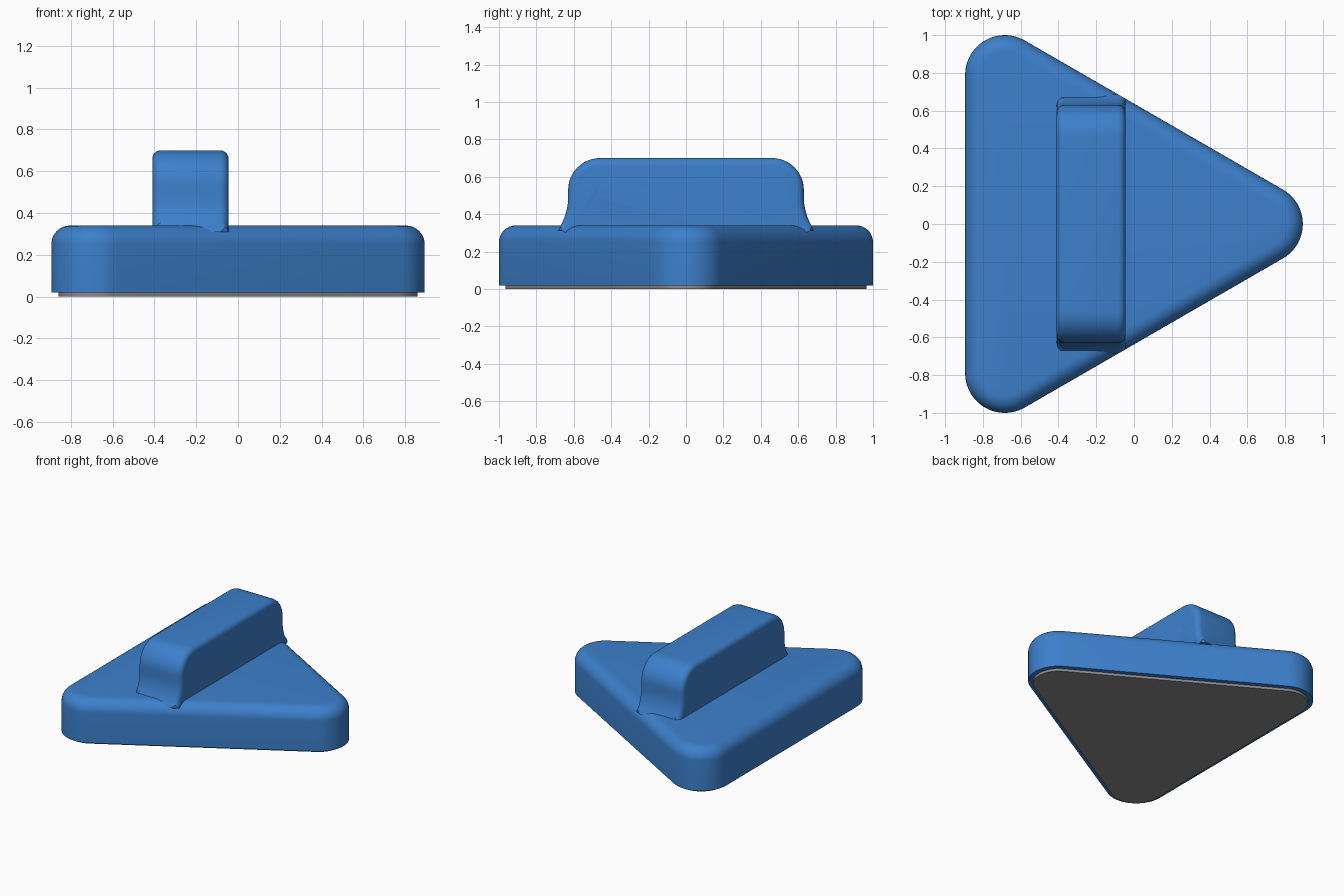
import bpy, bmesh, math
from mathutils import Vector

cube = bpy.data.objects.get("Cube")
if cube:
    bpy.data.objects.remove(cube)

CORNER_R = 0.21
CENTRES = [(0.684, 0.0), (-0.684, 0.79), (-0.684, -0.79)]


def material(name, colour):
    m = bpy.data.materials.new(name)
    m.use_nodes = True
    m.diffuse_color = (*colour, 1)
    m.node_tree.nodes["Principled BSDF"].inputs["Base Color"].default_value = (*colour, 1)
    return m


def arc(cx, cy, r, start, end, steps):
    angles = [math.radians(start + (end - start) * i / steps) for i in range(steps + 1)]
    return [(cx + r * math.cos(a), cy + r * math.sin(a)) for a in angles]


def triangle(r):
    """Rounded triangle outline, counter-clockwise."""
    pts = []
    for i, (x, y) in enumerate(CENTRES):
        pts += arc(x, y, r, 120 * i - 60, 120 * i + 60, 20)
    return pts


def finish(name, bm, mat):
    bmesh.ops.recalc_face_normals(bm, faces=bm.faces[:])
    mesh = bpy.data.meshes.new(name)
    bm.to_mesh(mesh)
    bm.free()
    obj = bpy.data.objects.new(name, mesh)
    bpy.context.collection.objects.link(obj)
    mesh.materials.append(mat)
    bpy.ops.object.select_all(action="DESELECT")
    obj.select_set(True)
    bpy.context.view_layer.objects.active = obj
    bpy.ops.object.shade_smooth_by_angle(angle=math.radians(35))
    return obj


def triangle_solid(name, rings, mat):
    """Stack of rounded triangles given as (corner radius, height)."""
    bm = bmesh.new()
    loops = [[bm.verts.new((x, y, z)) for x, y in triangle(r)] for r, z in rings]
    for low, high in zip(loops, loops[1:]):
        for i in range(len(low)):
            j = (i + 1) % len(low)
            bm.faces.new((low[i], low[j], high[j], high[i]))
    bm.faces.new(loops[0][::-1])
    bm.faces.new(loops[-1])
    return finish(name, bm, mat)


blue = material("blue plastic", (0.045, 0.215, 0.60))
grey = material("grey pad", (0.26, 0.26, 0.27))

# Body with rounded top rim, and the thin pad beneath it
FILLET = 0.09
rim = arc(CORNER_R - FILLET, 0.34 - FILLET, FILLET, 0, 90, 8)
triangle_solid("body", [(CORNER_R, 0.02)] + rim, blue)
triangle_solid("base_pad", [(CORNER_R - 0.035, 0.0), (CORNER_R - 0.035, 0.021)], grey)

# Handle: arch profile with flared feet, extruded across x
FOOT = 0.31
half = [(0.685, FOOT)]
half += [(0.63 + 0.05 * (1 - t) ** 2, 0.32 + 0.17 * t) for t in (0, 0.2, 0.4, 0.6, 0.8, 1)]
half += arc(0.46, 0.53, 0.17, 0, 90, 12)
inner = arc(0.415, 0.535, 0.015, 90, 0, 4)
inner += [(0.43 - 0.045 * (1 - t) ** 2, 0.33 + 0.17 * t) for t in (1, 0.8, 0.6, 0.4, 0.2, 0)]
inner.append((0.38, FOOT))
mirror = lambda pts: [(-y, z) for y, z in reversed(pts)]
profile = half + mirror(half) + mirror(inner) + inner

bm = bmesh.new()
LEFT, RIGHT = -0.045, -0.41
face = bm.faces.new([bm.verts.new((RIGHT, y, z)) for y, z in profile])
moved = bmesh.ops.extrude_face_region(bm, geom=[face])["geom"]
for v in moved:
    if isinstance(v, bmesh.types.BMVert):
        v.co.x = LEFT
rims = [e for e in bm.edges
        if abs(e.verts[0].co.x - e.verts[1].co.x) < 1e-5
        and max(v.co.z for v in e.verts) > FOOT + 0.001]
bmesh.ops.bevel(bm, geom=rims, offset=0.04, segments=5, profile=0.5, affect="EDGES")

# Trim the feet flush with the slanted sides of the body
for side in (1, -1):
    normal = Vector((0.5, side * math.cos(math.radians(30)), 0))
    point = Vector((CENTRES[0][0], 0, 0)) + normal * CORNER_R
    cut = bmesh.ops.bisect_plane(bm, geom=bm.verts[:] + bm.edges[:] + bm.faces[:],
                                 plane_co=point, plane_no=normal, clear_outer=True)
    bmesh.ops.holes_fill(bm, edges=[e for e in bm.edges if e.is_boundary], sides=0)
finish("handle", bm, blue)
